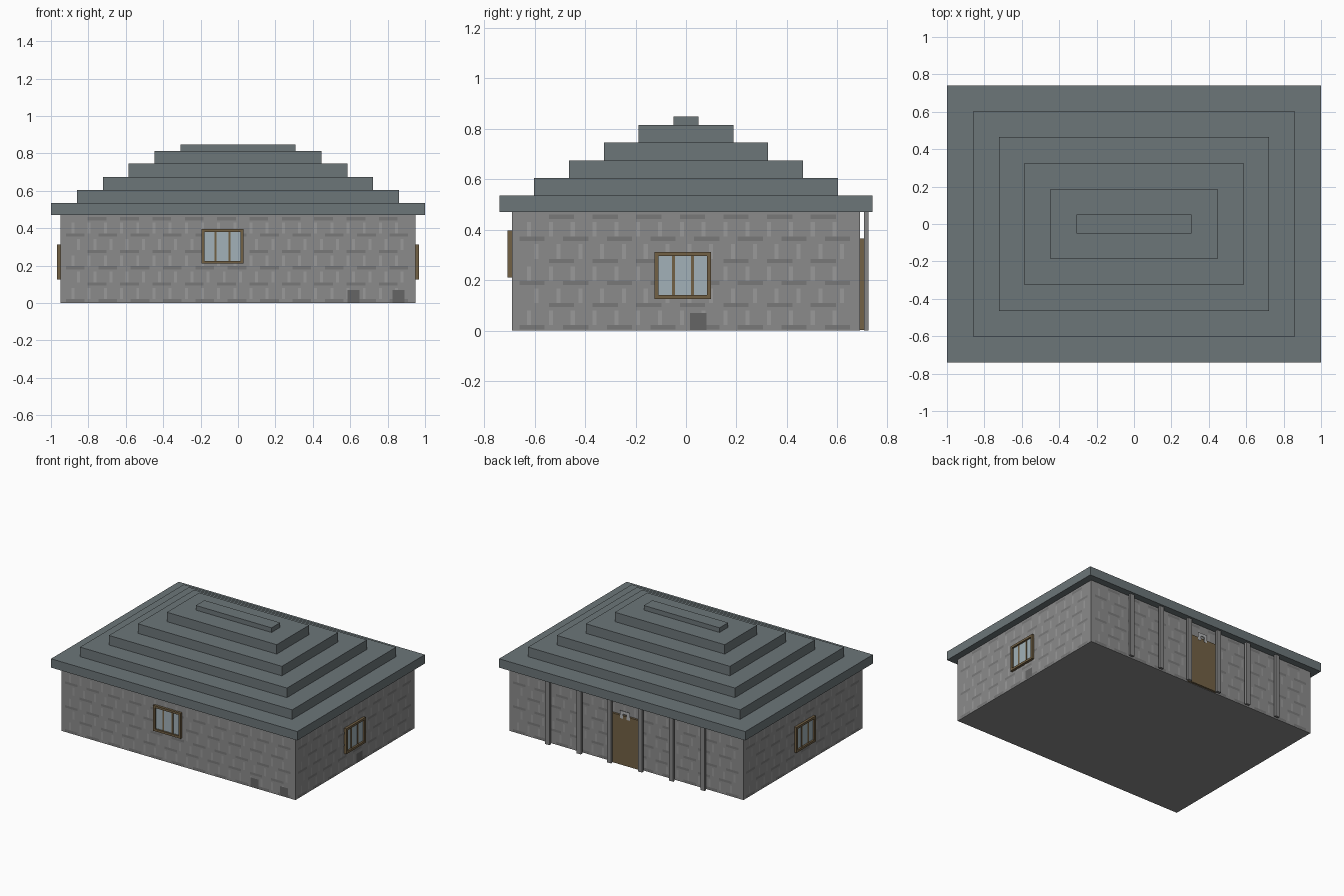
import bpy, bmesh
from math import pi
from mathutils import Matrix, Vector

if "Cube" in bpy.data.objects:
    bpy.data.objects.remove(bpy.data.objects["Cube"])


def material(name, r, g, b):
    m = bpy.data.materials.new(name)
    m.diffuse_color = (r, g, b, 1)
    m.use_nodes = True
    m.node_tree.nodes["Principled BSDF"].inputs["Base Color"].default_value = m.diffuse_color
    return m


STONE = material("stone", 0.26, 0.26, 0.26)
DARK = material("dark_stone", 0.19, 0.19, 0.19)
LIGHT = material("light_mortar", 0.32, 0.32, 0.32)
VENT = material("vent_grey", 0.13, 0.13, 0.13)
SLATE = material("slate", 0.15, 0.18, 0.19)
POST = material("post_grey", 0.24, 0.24, 0.24)
WOOD = material("wood", 0.17, 0.12, 0.06)
GLASS = material("glass", 0.36, 0.44, 0.48)
METAL = material("metal", 0.45, 0.46, 0.47)


def finish(name, bm, mat, turn=0):
    bm.transform(Matrix.Rotation(turn, 4, 'Z'))
    me = bpy.data.meshes.new(name)
    bm.to_mesh(me)
    bm.free()
    me.materials.append(mat)
    ob = bpy.data.objects.new(name, me)
    bpy.context.collection.objects.link(ob)
    return ob


def add_box(bm, x0, x1, y0, y1, z0, z1):
    mid = Vector((x0 + x1, y0 + y1, z0 + z1)) / 2
    size = Matrix.Diagonal((x1 - x0, y1 - y0, z1 - z0, 1))
    bmesh.ops.create_cube(bm, size=1, matrix=Matrix.Translation(mid) @ size)


def boxes(name, mat, dims, turn=0):
    bm = bmesh.new()
    for d in dims:
        add_box(bm, *d)
    return finish(name, bm, mat, turn)


def patches(name, mat, rects, y, turn):
    """Flat rectangles lying on a wall that faces -y before turning."""
    bm = bmesh.new()
    for u0, u1, z0, z1 in rects:
        bm.faces.new([bm.verts.new((u, y, z)) for u, z in
                      ((u0, z0), (u1, z0), (u1, z1), (u0, z1))])
    finish(name, bm, mat, turn)


WX, WY, WH = 0.95, 0.69, 0.47

# Stone body
boxes("walls", STONE, [(-WX, WX, -WY, WY, 0, WH)])

# Stepped roof
levels = [0.47, 0.535, 0.605, 0.675, 0.745, 0.814, 0.848]
for i in range(6):
    hx, hy = 1 - 0.1385 * i, 0.74 - 0.138 * i
    boxes(f"roof_tier_{i + 1}", SLATE, [(-hx, hx, -hy, hy, levels[i], levels[i + 1])])

# Masonry pattern on each wall
COURSE = 0.0875
for side, half, dist, turn in (("front", WX, WY, 0), ("right", WY, WX, pi / 2),
                               ("back", WX, WY, pi), ("left", WY, WX, -pi / 2)):
    dark, light = [], []
    for row in range(6):
        z = 0.005 + row * COURSE
        count = int(2 * half / 0.0865)
        for i in range(count):
            u = -half + 0.03 + i * 0.0865 + 0.03 * (row % 2)
            if u + 0.1 > half:
                continue
            if (i + row) % 2 == 0:
                dark.append((u, u + 0.1, z, z + 0.017))
            if row < 5:
                light.append((u + 0.03, u + 0.046, z + 0.017, z + 0.075))
    patches(side + "_dark_joints", DARK, dark, -dist - 0.001, turn)
    patches(side + "_light_joints", LIGHT, light, -dist - 0.001, turn)

# Vents at the foot of the walls
patches("front_vents", VENT, [(0.585, 0.65, 0.003, 0.07), (0.825, 0.89, 0.003, 0.07)],
        -WY - 0.002, 0)
patches("right_vent", VENT, [(0.015, 0.082, 0.003, 0.07)], -WX - 0.002, pi / 2)


def window(name, u0, z0, dist, turn):
    u1, z1, t = u0 + 0.225, z0 + 0.187, 0.016
    out, back = -dist - 0.018, -dist + 0.01
    boxes(name + "_frame", WOOD, [
        (u0, u0 + t, out, back, z0, z1), (u1 - t, u1, out, back, z0, z1),
        (u0 + t, u1 - t, out, back, z0, z0 + t),
        (u0 + t, u1 - t, out, back, z1 - t, z1)], turn)
    boxes(name + "_glass", GLASS,
          [(u0 + t, u1 - t, -dist - 0.005, back, z0 + t, z1 - t)], turn)
    bars = [u0 + 0.225 * k / 3 for k in (1, 2)]
    boxes(name + "_bars", WOOD,
          [(b - 0.006, b + 0.006, -dist - 0.008, back, z0 + t, z1 - t) for b in bars], turn)


window("front_window", -0.195, 0.21, WY, 0)
window("right_window", -0.125, 0.125, WX, pi / 2)
window("left_window", -0.10, 0.125, WX, -pi / 2)

# Back porch posts, standing just clear of the wall
for i, x in enumerate((-0.64, -0.385, -0.132, 0.12, 0.365, 0.62)):
    boxes(f"back_post_{i + 1}", POST, [(x - 0.017, x + 0.017, 0.706, 0.723, 0, WH)])

# Back door and the small arched fitting over it
boxes("back_door", WOOD, [(-0.125, 0.113, 0.68, 0.706, 0.003, 0.365)])
boxes("door_fitting", METAL, [(-0.04, 0.04, 0.707, 0.709, 0.38, 0.402),
                              (-0.04, -0.015, 0.707, 0.709, 0.345, 0.38),
                              (0.015, 0.04, 0.707, 0.709, 0.345, 0.38)])
